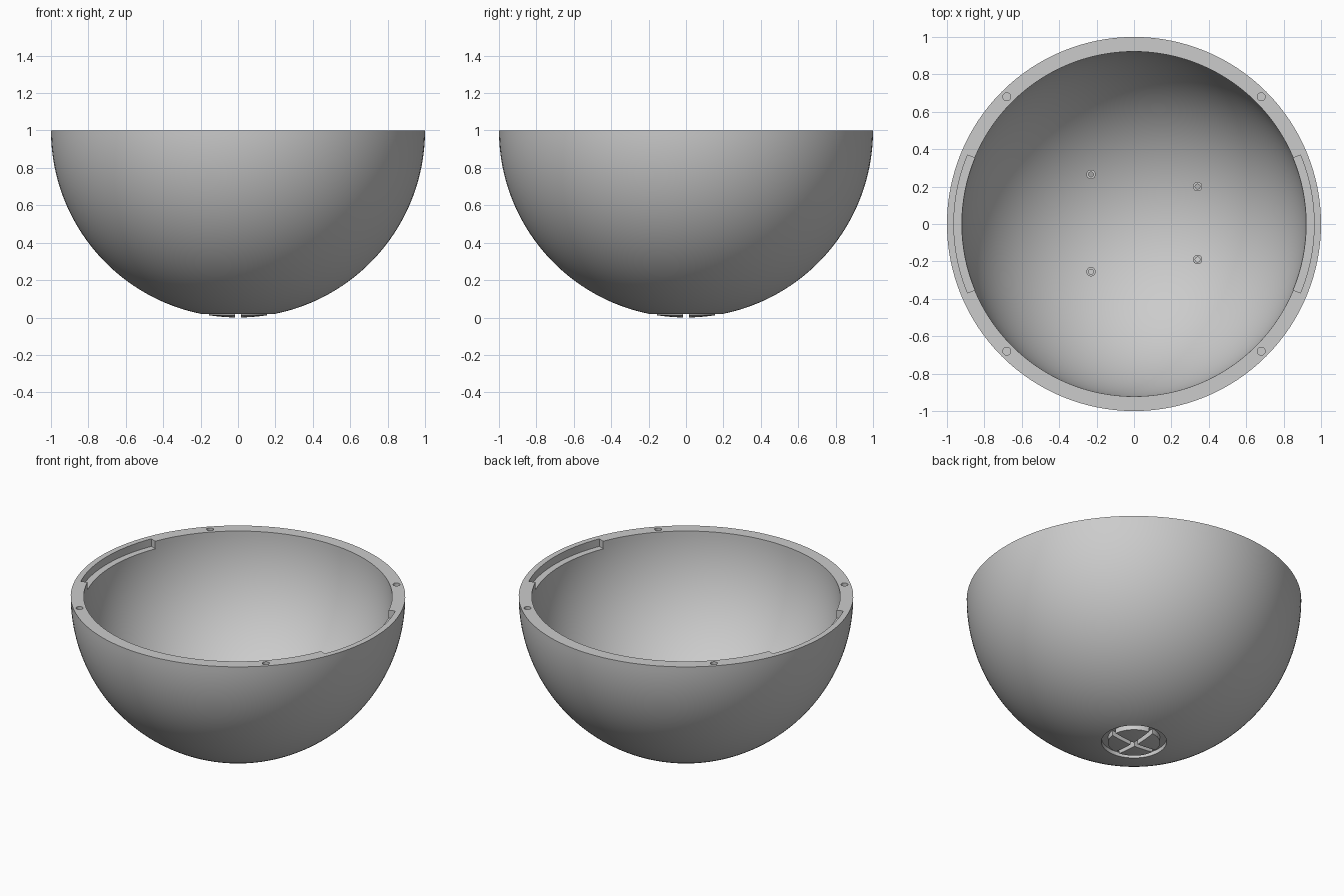
import bpy, bmesh, math
from mathutils import Matrix

cube = bpy.data.objects.get("Cube")
if cube:
    bpy.data.objects.remove(cube, do_unlink=True)

grey = bpy.data.materials.new("light grey")
grey.use_nodes = True
colour = (0.6, 0.6, 0.6, 1)
grey.diffuse_color = colour
for node in grey.node_tree.nodes:
    if node.type == 'BSDF_PRINCIPLED':
        node.inputs["Base Color"].default_value = colour


def make_object(name, bm, location=(0, 0, 0)):
    bmesh.ops.recalc_face_normals(bm, faces=bm.faces[:])
    mesh = bpy.data.meshes.new(name)
    bm.to_mesh(mesh)
    bm.free()
    mesh.materials.append(grey)
    obj = bpy.data.objects.new(name, mesh)
    obj.location = location
    bpy.context.collection.objects.link(obj)
    return obj


def lathe(name, profile, steps, closed=True, start=0, sweep=2 * math.pi, location=(0, 0, 0)):
    """Turn a profile of (radius, height) points about the z axis."""
    bm = bmesh.new()
    verts = [bm.verts.new((r, 0, z)) for r, z in profile]
    edges = [bm.edges.new(pair) for pair in zip(verts, verts[1:])]
    if closed:
        edges.append(bm.edges.new((verts[-1], verts[0])))
    bmesh.ops.rotate(bm, verts=verts, matrix=Matrix.Rotation(start, 3, 'Z'))
    bmesh.ops.spin(bm, geom=verts + edges, cent=(0, 0, 0), axis=(0, 0, 1),
                   angle=sweep, steps=steps)
    bmesh.ops.remove_doubles(bm, verts=bm.verts[:], dist=1e-5)
    bmesh.ops.holes_fill(bm, edges=[e for e in bm.edges if e.is_boundary])
    return make_object(name, bm, location)


def rectangle(r0, r1, z0, z1):
    return [(r0, z0), (r1, z0), (r1, z1), (r0, z1)]


def box(name, size, centre):
    bm = bmesh.new()
    bmesh.ops.create_cube(bm, size=1)
    bmesh.ops.scale(bm, vec=size, verts=bm.verts[:])
    return make_object(name, bm, centre)


def activate(obj):
    bpy.ops.object.select_all(action='DESELECT')
    obj.select_set(True)
    bpy.context.view_layer.objects.active = obj


def cut(target, cutter):
    activate(target)
    mod = target.modifiers.new("cut", 'BOOLEAN')
    mod.operation = 'DIFFERENCE'
    mod.solver = 'EXACT'
    mod.object = cutter
    bpy.ops.object.modifier_apply(modifier=mod.name)
    bpy.data.objects.remove(cutter, do_unlink=True)


# Hollow half-sphere shell
INNER = 0.922
RINGS = 48
angles = [math.pi / 2 * i / RINGS for i in range(RINGS + 1)]
outer = [(math.sin(a), 1 - math.cos(a)) for a in angles]
inner = [(INNER * math.sin(a), 1 - INNER * math.cos(a)) for a in reversed(angles)]
shell = lathe("bowl_shell", outer + inner, 128, closed=False)

# Curved slots in the rim, left and right
half = math.radians(22.5)
for middle in (0, math.pi):
    cut(shell, lathe("slot_cutter", rectangle(0.8, 0.963, 0.95, 1.1), 24,
                     start=middle - half, sweep=2 * half))

# Four pin holes in the rim
for x in (-0.68, 0.68):
    for y in (-0.68, 0.68):
        cut(shell, lathe("pin_hole_cutter", [(0, 0.9), (0.021, 0.9), (0.021, 1.1), (0, 1.1)],
                         24, closed=False, location=(x, y, 0)))

# Ring groove and crossed grooves under the base
FLOOR = 0.045
cut(shell, lathe("ring_cutter", rectangle(0.156, 0.195, -0.1, FLOOR), 64))
for size in ((0.34, 0.03, 0.2), (0.03, 0.34, 0.2)):
    cut(shell, box("cross_cutter", size, (0, 0, FLOOR - 0.1)))

# Hollow mounting posts on the inside floor
posts = []
for i, (x, y) in enumerate([(-0.23, 0.265), (-0.23, -0.255), (0.34, 0.2), (0.34, -0.19)]):
    posts.append(lathe(f"mounting_post_{i + 1}", rectangle(0.013, 0.025, 0.11, 0.19), 24,
                       location=(x, y, 0)))

# Smooth curved surfaces, crisp edges
for obj in [shell] + posts:
    activate(obj)
    bpy.ops.object.shade_smooth_by_angle(angle=math.radians(30))
